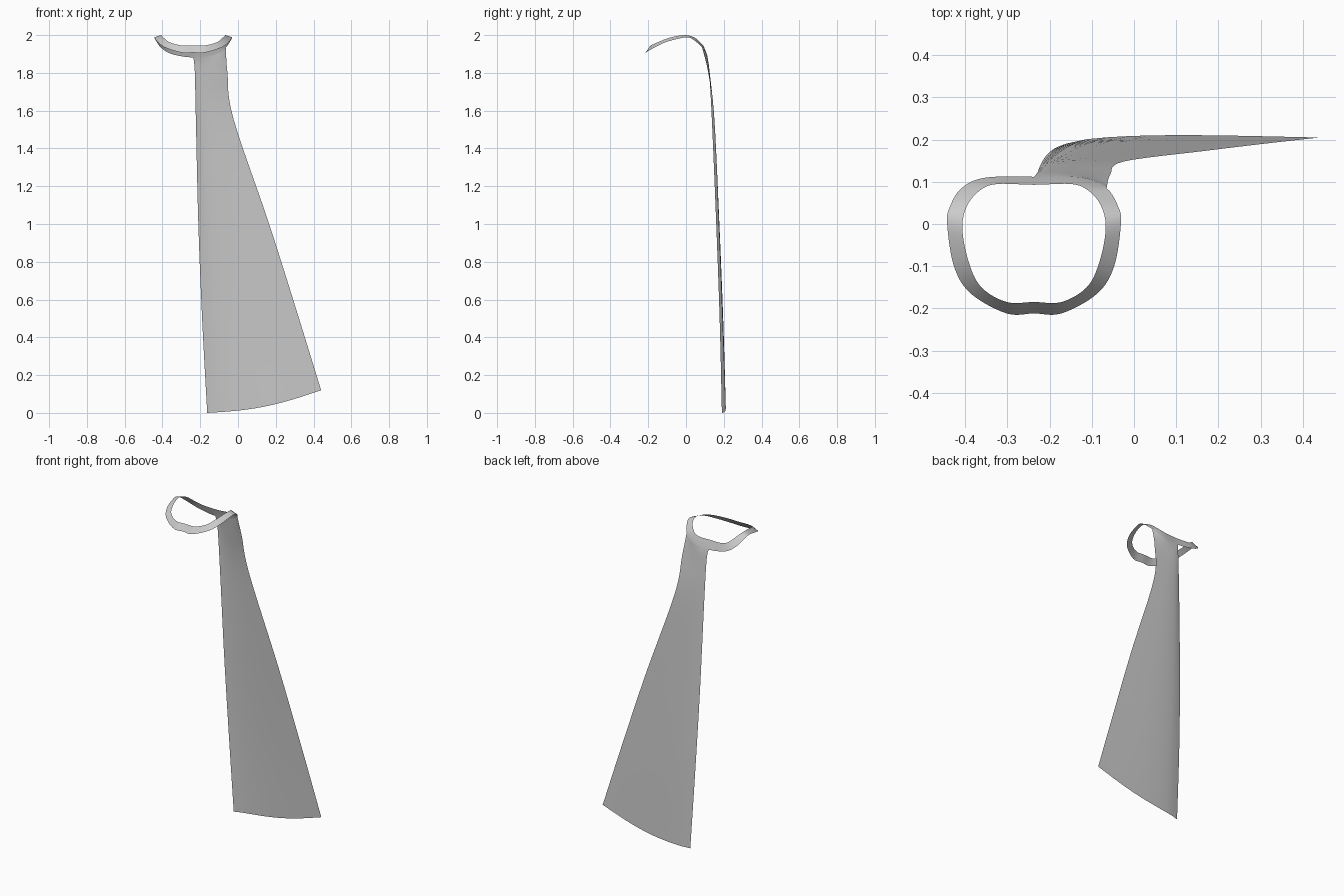
import bpy, bmesh, math
from mathutils import Vector

if "Cube" in bpy.data.objects:
    bpy.data.objects.remove(bpy.data.objects["Cube"])

CX = -0.237      # middle of the neck band
STEP = 6         # subdivisions between control points


def catmull(a, b, c, d, t):
    return 0.5 * (2 * b + (c - a) * t + (2 * a - 5 * b + 4 * c - d) * t * t
                  + (3 * b - a - 3 * c + d) * t ** 3)


def curve(pts, closed=False):
    n = len(pts)
    get = (lambda i: pts[i % n]) if closed else (lambda i: pts[max(0, min(n - 1, i))])
    out = [catmull(get(i - 1), get(i), get(i + 1), get(i + 2), k / STEP)
           for i in range(n if closed else n - 1) for k in range(STEP)]
    return out if closed else out + [pts[-1].copy()]


def mirrored_loop(half):
    right = [Vector((CX + x, y, z)) for x, y, z in half]
    left = [Vector((CX - x, y, z)) for x, y, z in half[-2:0:-1]]
    return curve(right + left, True)


# neck band edges, front middle to back middle (offset from CX, y, z)
inner = mirrored_loop([(0, -.185, 1.945), (.065, -.185, 1.946), (.125, -.15, 1.962),
                       (.155, -.09, 1.985), (.17, -.01, 2.0), (.158, .045, 1.987),
                       (.125, .082, 1.955), (.085, .095, 1.938), (0, .093, 1.935)])
outer = mirrored_loop([(0, -.212, 1.907), (.065, -.212, 1.908), (.15, -.165, 1.935),
                       (.19, -.1, 1.965), (.206, 0, 1.988), (.2, .04, 1.975),
                       (.172, .085, 1.935), (.115, .11, 1.9), (0, .112, 1.882)])

bm = bmesh.new()
vi = [bm.verts.new(p) for p in inner]
vo = [bm.verts.new(p) for p in outer]
n = len(vi)
for i in range(n):
    j = (i + 1) % n
    bm.faces.new((vi[i], vi[j], vo[j], vo[i]))

# hanging panel: left and right edges below the band, joined to its back right edge
left = [(-.229, .122, 1.81), (-.223, .137, 1.55), (-.21, .16, 1.0),
        (-.19, .178, .5), (-.163, .19, 0)]
right = [(-.056, .118, 1.80), (-.025, .148, 1.56), (.165, .173, 1.0),
         (.323, .192, .5), (.44, .205, .12)]
top = vo[6 * STEP:8 * STEP + 1][::-1]
cols = []
for c, v in enumerate(top):
    t = c / (len(top) - 1)
    pts = [v.co.copy()]
    for r, (a, b) in enumerate(zip(left, right)):
        p = Vector(a).lerp(Vector(b), t)
        p.y += (.004, .009, .012, .014, .015)[r] * math.sin(math.pi * t ** .6)
        p.z -= .027 * math.sin(math.pi * t) * (r / 4) ** 2
        pts.append(p)
    cols.append([v] + [bm.verts.new(p) for p in curve(pts)[1:]])
for a, b in zip(cols, cols[1:]):
    for k in range(len(a) - 1):
        bm.faces.new((a[k], a[k + 1], b[k + 1], b[k]))

bmesh.ops.recalc_face_normals(bm, faces=bm.faces)
for f in bm.faces:
    f.smooth = True
mesh = bpy.data.meshes.new("cape")
bm.to_mesh(mesh)
bm.free()
bpy.context.collection.objects.link(bpy.data.objects.new("cape", mesh))
